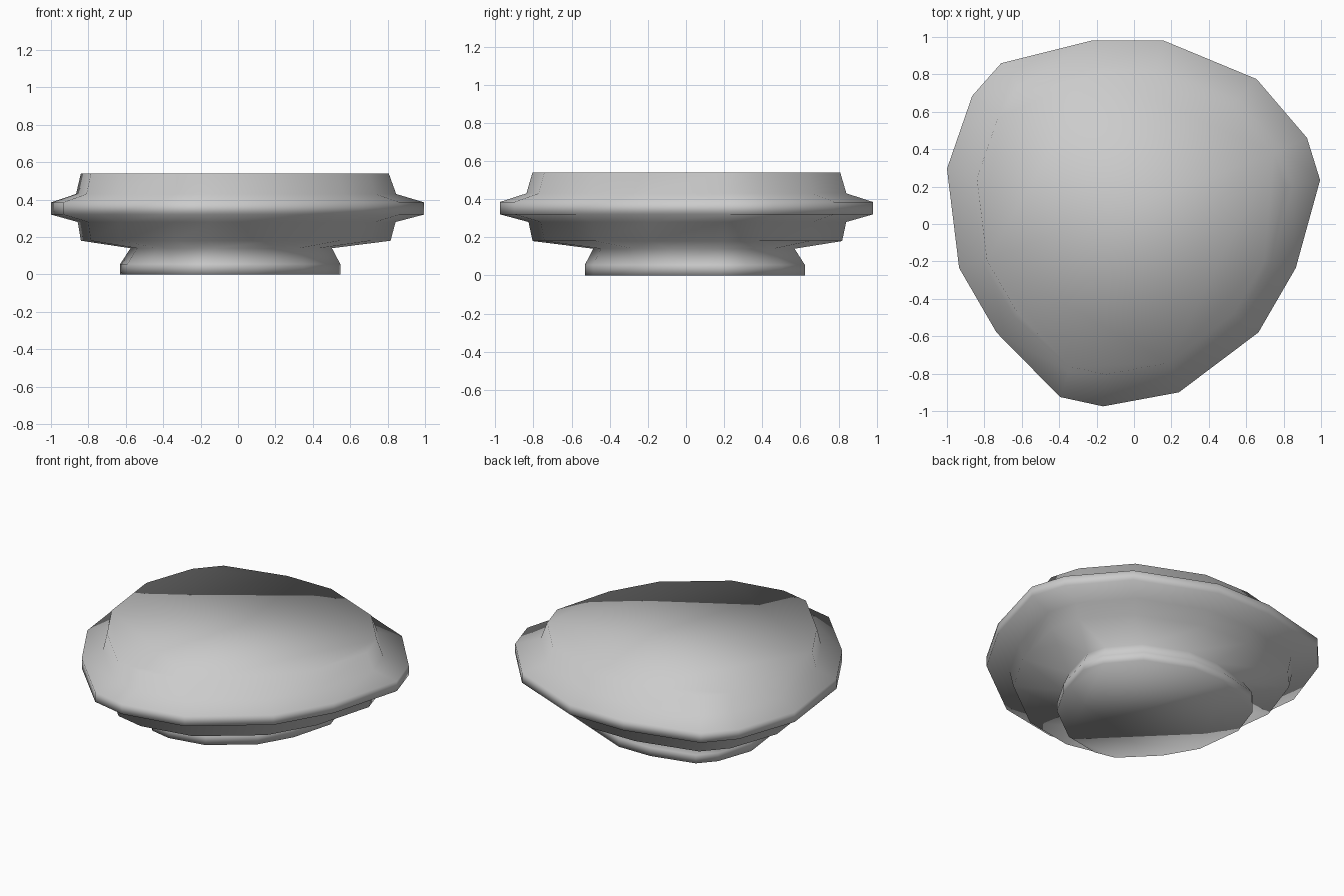
import bpy, bmesh

# irregular 15-sided outline shared by every level, counter-clockwise
OUTLINE = [(0.16, 0.98), (-0.23, 0.98), (-0.71, 0.86), (-0.865, 0.685), (-1.0, 0.295),
           (-0.935, -0.235), (-0.735, -0.58), (-0.395, -0.925), (-0.165, -0.975),
           (0.24, -0.9), (0.665, -0.58), (0.865, -0.235), (0.995, 0.235),
           (0.925, 0.46), (0.655, 0.775)]

# levels: height, scale, x shift, y shift
LEVELS = [(0.0, 0.59, -0.04, 0.045), (0.055, 0.59, -0.04, 0.045),   # foot
          (0.14, 0.54, -0.035, 0.04),                               # neck
          (0.18, 0.83, -0.01, 0.005), (0.28, 0.852, -0.005, 0.005), # lower body
          (0.32, 1.0, 0, 0), (0.385, 1.0, 0, 0),                    # flange
          (0.43, 0.858, -0.008, 0.0), (0.54, 0.825, -0.015, 0.0)]   # upper body

bm = bmesh.new()
rings = [[bm.verts.new((x * s + dx, y * s + dy, z)) for x, y in OUTLINE]
         for z, s, dx, dy in LEVELS]
n = len(OUTLINE)
for low, high in zip(rings, rings[1:]):
    for i in range(n):
        j = (i + 1) % n
        bm.faces.new((low[i], low[j], high[j], high[i]))

# flat caps
bm.faces.new(rings[0][::-1])
bm.faces.new(rings[-1])
bmesh.ops.recalc_face_normals(bm, faces=bm.faces)
for f in bm.faces:
    f.smooth = True

mesh = bpy.data.meshes.new("flanged_stone")
bm.to_mesh(mesh)
bm.free()
stone = bpy.data.objects.new("flanged_stone", mesh)
bpy.context.collection.objects.link(stone)
